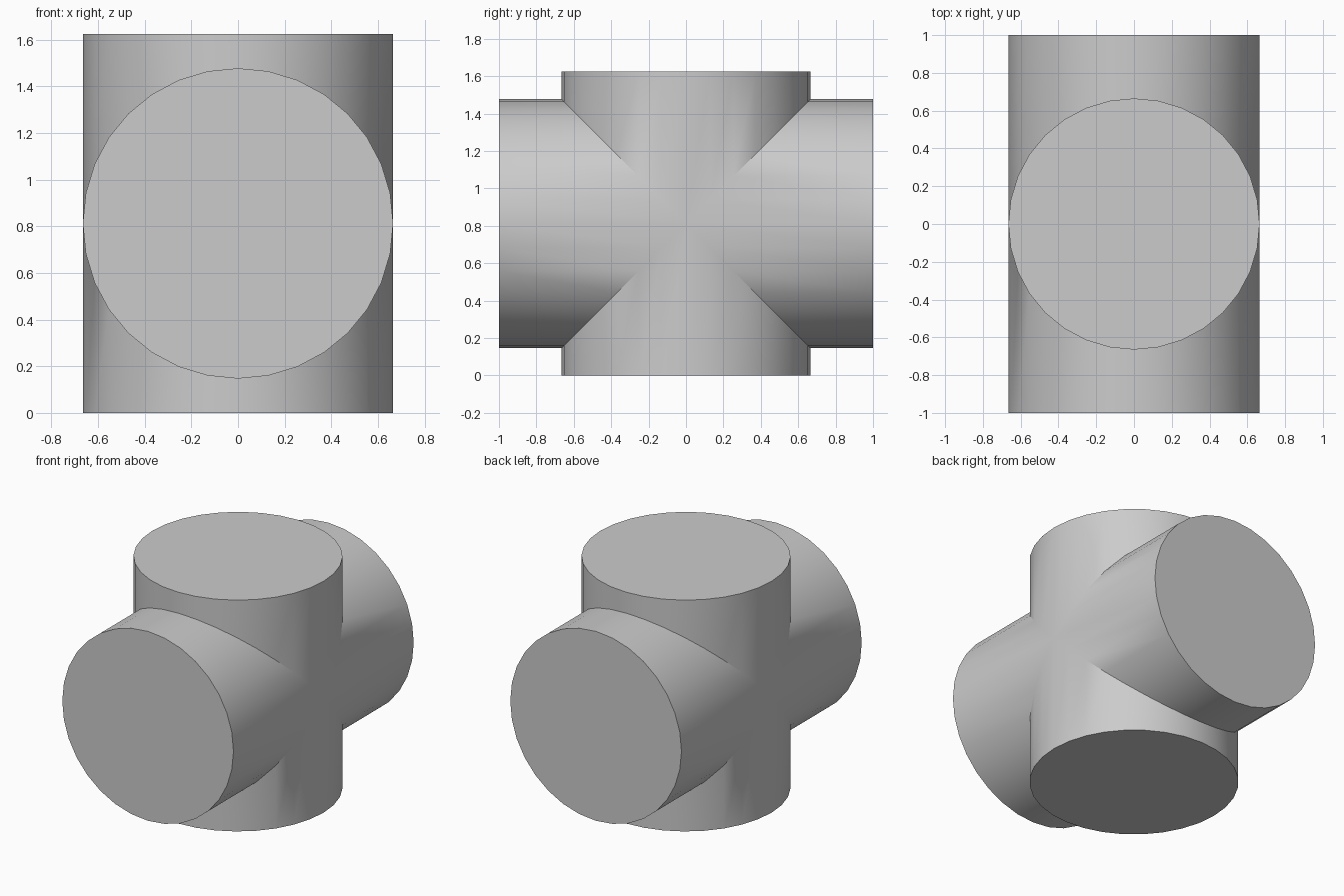
import bpy
import bmesh
import math
from mathutils import Matrix, Vector

if "Cube" in bpy.data.objects:
    bpy.data.objects.remove(bpy.data.objects["Cube"])

RADIUS, SIDES = 0.665, 32
CENTRE_Z = 0.812
HALF_HEIGHT, HALF_LENGTH = 0.812, 1.0

grey = bpy.data.materials.new("plain grey")
grey.diffuse_color = (0.6, 0.6, 0.6, 1.0)
grey.use_nodes = True
grey.node_tree.nodes["Principled BSDF"].inputs["Base Color"].default_value = grey.diffuse_color

bm = bmesh.new()


def add_arm(reach, turn):
    """Capped round arm along +z with a mitred inner end, turned about x."""
    rot = Matrix.Rotation(turn, 3, 'X')
    outer, inner = [], []
    for i in range(SIDES):
        a = 2 * math.pi * i / SIDES
        x, y = RADIUS * math.cos(a), RADIUS * math.sin(a)
        outer.append(bm.verts.new(rot @ Vector((x, y, reach))))
        inner.append(bm.verts.new(rot @ Vector((x, y, abs(y)))))
    bm.faces.new(outer)
    for i in range(SIDES):
        j = (i + 1) % SIDES
        bm.faces.new((inner[i], inner[j], outer[j], outer[i]))


# Upright arms and front/back arms, meeting along 45 degree mitres
for k in range(4):
    add_arm(HALF_LENGTH if k % 2 else HALF_HEIGHT, k * math.pi / 2)

# Weld the mitre seams into one closed body
bmesh.ops.remove_doubles(bm, verts=bm.verts, dist=1e-4)
bmesh.ops.recalc_face_normals(bm, faces=bm.faces)
bmesh.ops.translate(bm, verts=bm.verts, vec=(0, 0, CENTRE_Z))

mesh = bpy.data.meshes.new("crossed_cylinders")
bm.to_mesh(mesh)
bm.free()
mesh.materials.append(grey)
body = bpy.data.objects.new("crossed_cylinders", mesh)
bpy.context.collection.objects.link(body)

# Smooth round walls, crisp caps and seams
bpy.context.view_layer.objects.active = body
body.select_set(True)
bpy.ops.object.shade_smooth_by_angle(angle=math.radians(30))
